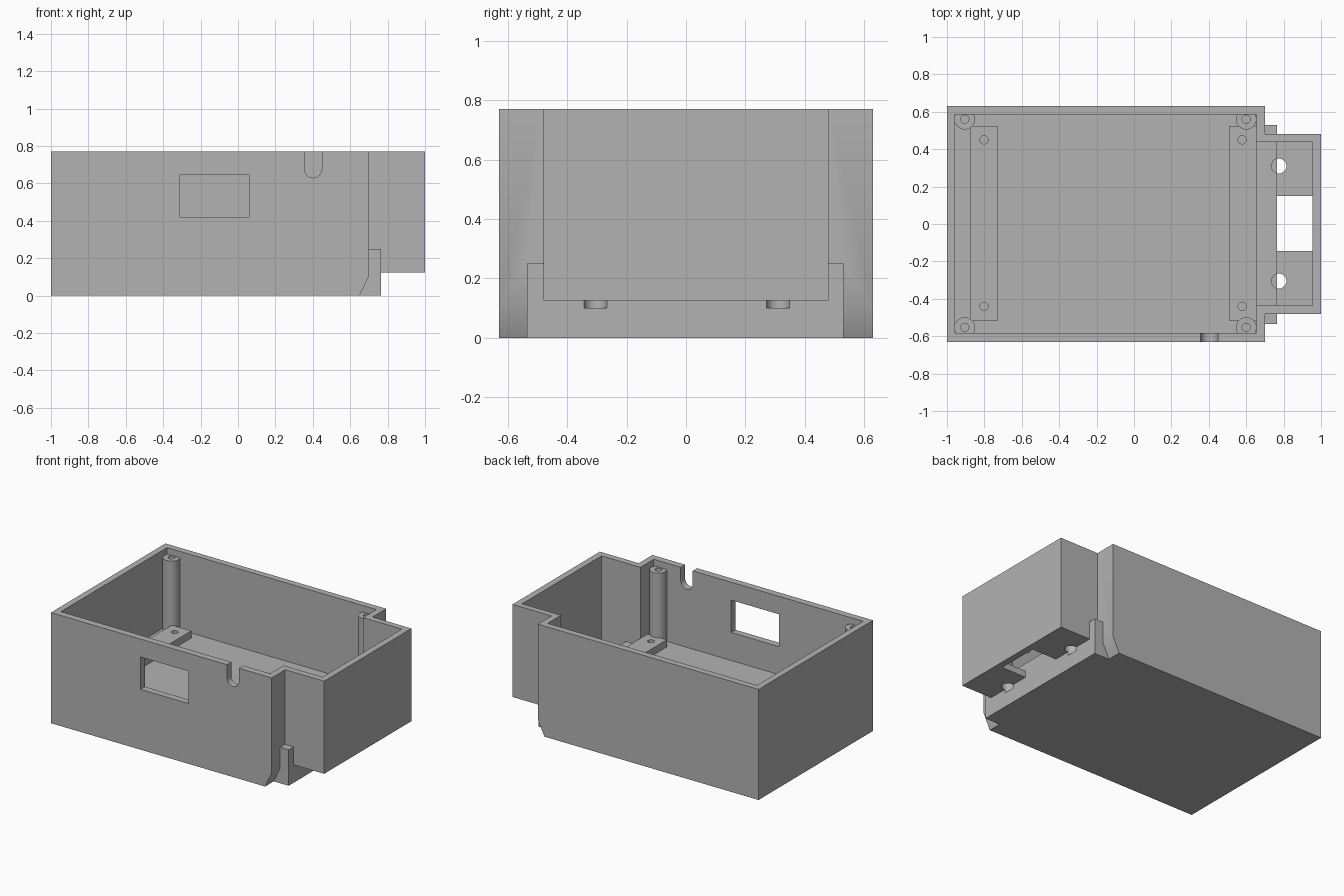
import bpy, bmesh, math

if "Cube" in bpy.data.objects:
    bpy.data.objects.remove(bpy.data.objects["Cube"])

H = 0.77        # rim height
FLOOR = 0.225   # inner floor level
PAD = 0.275     # mounting pad level

grey = bpy.data.materials.new("matte grey")
grey.diffuse_color = (0.45, 0.45, 0.45, 1)
grey.use_nodes = True
grey.node_tree.nodes["Principled BSDF"].inputs["Base Color"].default_value = grey.diffuse_color


def finish(name, bm):
    bmesh.ops.recalc_face_normals(bm, faces=bm.faces)
    me = bpy.data.meshes.new(name)
    bm.to_mesh(me)
    bm.free()
    me.materials.append(grey)
    ob = bpy.data.objects.new(name, me)
    bpy.context.collection.objects.link(ob)
    return ob


def prism(name, pts, vec):
    """Extrude a closed outline along a vector."""
    bm = bmesh.new()
    face = bm.faces.new([bm.verts.new(p) for p in pts])
    new = bmesh.ops.extrude_face_region(bm, geom=[face])["geom"]
    bmesh.ops.translate(bm, vec=vec, verts=[v for v in new if isinstance(v, bmesh.types.BMVert)])
    return finish(name, bm)


def box(name, x0, x1, y0, y1, z0, z1):
    return prism(name, [(x0, y0, z0), (x1, y0, z0), (x1, y1, z0), (x0, y1, z0)], (0, 0, z1 - z0))


def rod(name, x, y, r, z0, z1, n=32):
    pts = [(x + r * math.cos(2 * math.pi * i / n), y + r * math.sin(2 * math.pi * i / n), z0)
           for i in range(n)]
    return prism(name, pts, (0, 0, z1 - z0))


def combine(target, others, op):
    bpy.context.view_layer.objects.active = target
    for o in others:
        m = target.modifiers.new("cut", 'BOOLEAN')
        m.operation, m.object, m.solver = op, o, 'EXACT'
        bpy.ops.object.modifier_apply(modifier=m.name)
        bpy.data.objects.remove(o)


def smooth(ob):
    bpy.ops.object.select_all(action='DESELECT')
    ob.select_set(True)
    bpy.context.view_layer.objects.active = ob
    bpy.ops.object.shade_smooth_by_angle(angle=math.radians(30))


# Case body: main block with chamfered end, end plate and raised bay
body = prism("case_body", [(-1, -0.63, 0), (0.65, -0.63, 0), (0.70, -0.63, 0.105),
                           (0.70, -0.63, H), (-1, -0.63, H)], (0, 1.26, 0))
combine(body, [box("end_plate", 0.5, 0.765, -0.535, 0.53, 0, 0.25),
               box("end_bay", 0.6, 1.0, -0.48, 0.48, 0.125, H)], 'UNION')

# Cavities, bay floor opening and screw holes
cuts = [box("main_cavity", -0.956, 0.656, -0.582, 0.585, FLOOR, 1),
        box("bay_passage", 0.6, 0.955, -0.435, 0.438, FLOOR, 1),
        box("bay_cavity", 0.765, 0.955, -0.435, 0.438, 0.17, 1),
        box("bay_opening", 0.765, 0.955, -0.145, 0.15, 0.05, 0.4)]
for y in (-0.305, 0.31):
    cuts.append(rod("bay_screw_hole", 0.775, y, 0.04, 0.1, 0.4))

# Front window and U-shaped cable slot
cuts.append(box("window", -0.31, 0.06, -0.8, -0.5, 0.42, 0.645))
slot = [(0.402 + 0.046 * math.cos(a), -0.8, 0.676 + 0.046 * math.sin(a))
        for a in [math.pi + math.pi * i / 16 for i in range(17)]]
cuts.append(prism("cable_slot", slot + [(0.448, -0.8, 1), (0.356, -0.8, 1)], (0, 0.3, 0)))
combine(body, cuts, 'DIFFERENCE')
smooth(body)

# Mounting pads with pilot holes
for side, x0, x1, hx in (("left", -0.877, -0.727, -0.802), ("right", 0.508, 0.656, 0.578)):
    pad = box(side + "_mounting_pad", x0, x1, -0.515, 0.525, FLOOR - 0.02, PAD)
    combine(pad, [rod("pilot_hole", hx, y, 0.022, FLOOR, 0.4, 24) for y in (-0.44, 0.45)],
            'DIFFERENCE')
    smooth(pad)

# Corner lid posts with screw holes
for x in (-0.905, 0.60):
    for y in (-0.553, 0.56):
        post = rod("lid_post", x, y, 0.055, FLOOR - 0.02, 0.725)
        combine(post, [rod("post_hole", x, y, 0.022, 0.5, 0.9, 24)], 'DIFFERENCE')
        smooth(post)
